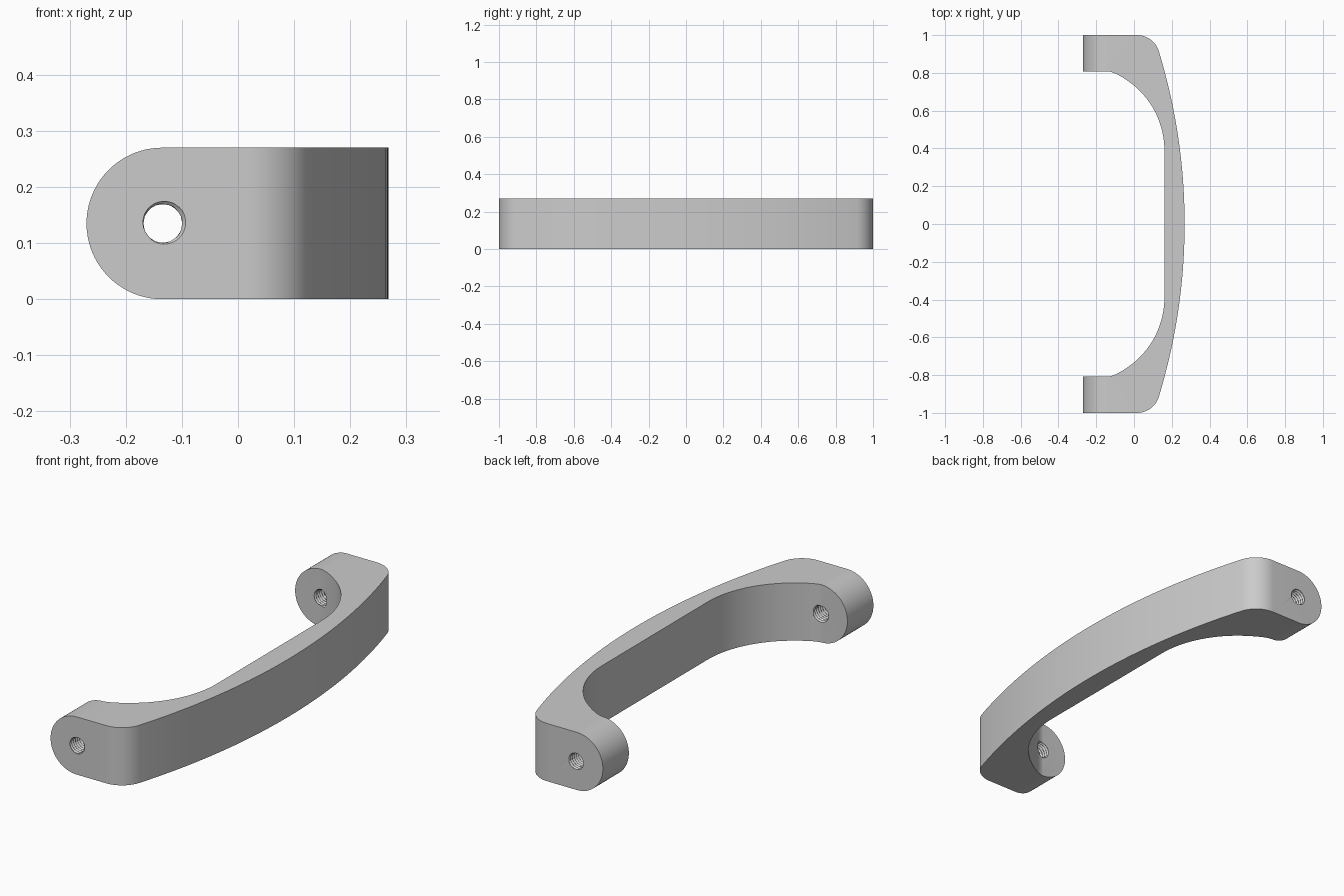
import bpy, bmesh, math
from mathutils import Vector

if "Cube" in bpy.data.objects:
    bpy.data.objects.remove(bpy.data.objects["Cube"])

H = 0.27            # handle width (z)
HOLE_X = -0.134     # screw hole axis

grey = bpy.data.materials.new("light_grey")
grey.diffuse_color = (0.6, 0.6, 0.6, 1)
grey.use_nodes = True
grey.node_tree.nodes["Principled BSDF"].inputs["Base Color"].default_value = grey.diffuse_color


def arc(cx, cy, r, a0, a1, n):
    return [(cx + r * math.cos(a0 + (a1 - a0) * i / n),
             cy + r * math.sin(a0 + (a1 - a0) * i / n)) for i in range(n + 1)]


def make_object(name, bm):
    bmesh.ops.recalc_face_normals(bm, faces=bm.faces)
    me = bpy.data.meshes.new(name)
    bm.to_mesh(me)
    bm.free()
    me.materials.append(grey)
    ob = bpy.data.objects.new(name, me)
    bpy.context.collection.objects.link(ob)
    return ob


def prism(name, points, direction):
    bm = bmesh.new()
    face = bm.faces.new([bm.verts.new(p) for p in points])
    ext = bmesh.ops.extrude_face_region(bm, geom=[face])
    verts = [g for g in ext["geom"] if isinstance(g, bmesh.types.BMVert)]
    bmesh.ops.translate(bm, vec=direction, verts=verts)
    return make_object(name, bm)


def thread_cutter(name, y0, y1, pitch=0.014, r_min=0.034, depth=0.008, seg=32):
    # tapped hole: rings whose radius follows a helical triangle wave
    bm = bmesh.new()
    rings = []
    n = round((y1 - y0) / pitch * 8)
    for i in range(n + 1):
        y = y0 + (y1 - y0) * i / n
        ring = []
        for j in range(seg):
            phase = (y / pitch - j / seg) % 1
            r = r_min + depth * (1 - abs(2 * phase - 1))
            a = 2 * math.pi * j / seg
            ring.append(bm.verts.new((HOLE_X + r * math.cos(a), y, H / 2 + r * math.sin(a))))
        rings.append(ring)
    for a, b in zip(rings, rings[1:]):
        for j in range(seg):
            k = (j + 1) % seg
            bm.faces.new((a[j], a[k], b[k], b[j]))
    bm.faces.new(rings[0])
    bm.faces.new(rings[-1])
    return make_object(name, bm)


def boolean(target, cutter, operation):
    mod = target.modifiers.new(operation, 'BOOLEAN')
    mod.operation = operation
    mod.solver = 'EXACT'
    mod.object = cutter
    bpy.context.view_layer.objects.active = target
    bpy.ops.object.modifier_apply(modifier=mod.name)
    bpy.data.objects.remove(cutter)


# half outline: bowed outer face, rounded corner, leg, curved inner face
R = 3.13
lean = math.asin(0.88 / (R - 0.12))
outer = arc(0.268 - R, 0, R, 0, lean, 20)
corner = arc(0.0165, 0.88, 0.12, lean, math.pi / 2, 14)[1:]
leg = [(-0.4, 1.0), (-0.4, 0.808)]
p0, p1, p2 = Vector((-0.14, 0.808)), Vector((-0.105, 0.808)), Vector((-0.03, 0.756))
blend = [tuple(p0 * (1 - t) ** 2 + p1 * 2 * t * (1 - t) + p2 * t * t)
         for t in [i / 8 for i in range(9)]]
inner = arc(-0.285, 0.39, 0.446, math.atan2(0.366, 0.255), 0, 16)[1:]
half = outer + corner + leg + blend + inner
outline = half + [(x, -y) for x, y in reversed(half[1:])]
handle = prism("pull_handle", [(x, y, 0) for x, y in outline], (0, 0, H))

# round the leg ends
r = H / 2
ends = [(x, -1.2, z) for x, z in arc(-0.27 + r, r, r, math.pi / 2, 1.5 * math.pi, 40)]
# slightly oversized beyond the rounded part so the flat sides stay untouched
rounding = ends + [(-0.134, -1.2, -0.1), (0.5, -1.2, -0.1), (0.5, -1.2, 0.4), (-0.134, -1.2, 0.4)]
boolean(handle, prism("end_rounding", rounding, (0, 2.4, 0)), 'INTERSECT')

# threaded screw holes through both legs
for y0, y1 in ((0.77, 1.04), (-1.04, -0.77)):
    boolean(handle, thread_cutter("screw_thread", y0, y1), 'DIFFERENCE')

bpy.ops.object.select_all(action='DESELECT')
handle.select_set(True)
bpy.context.view_layer.objects.active = handle
bpy.ops.object.shade_smooth_by_angle(angle=math.radians(30))
